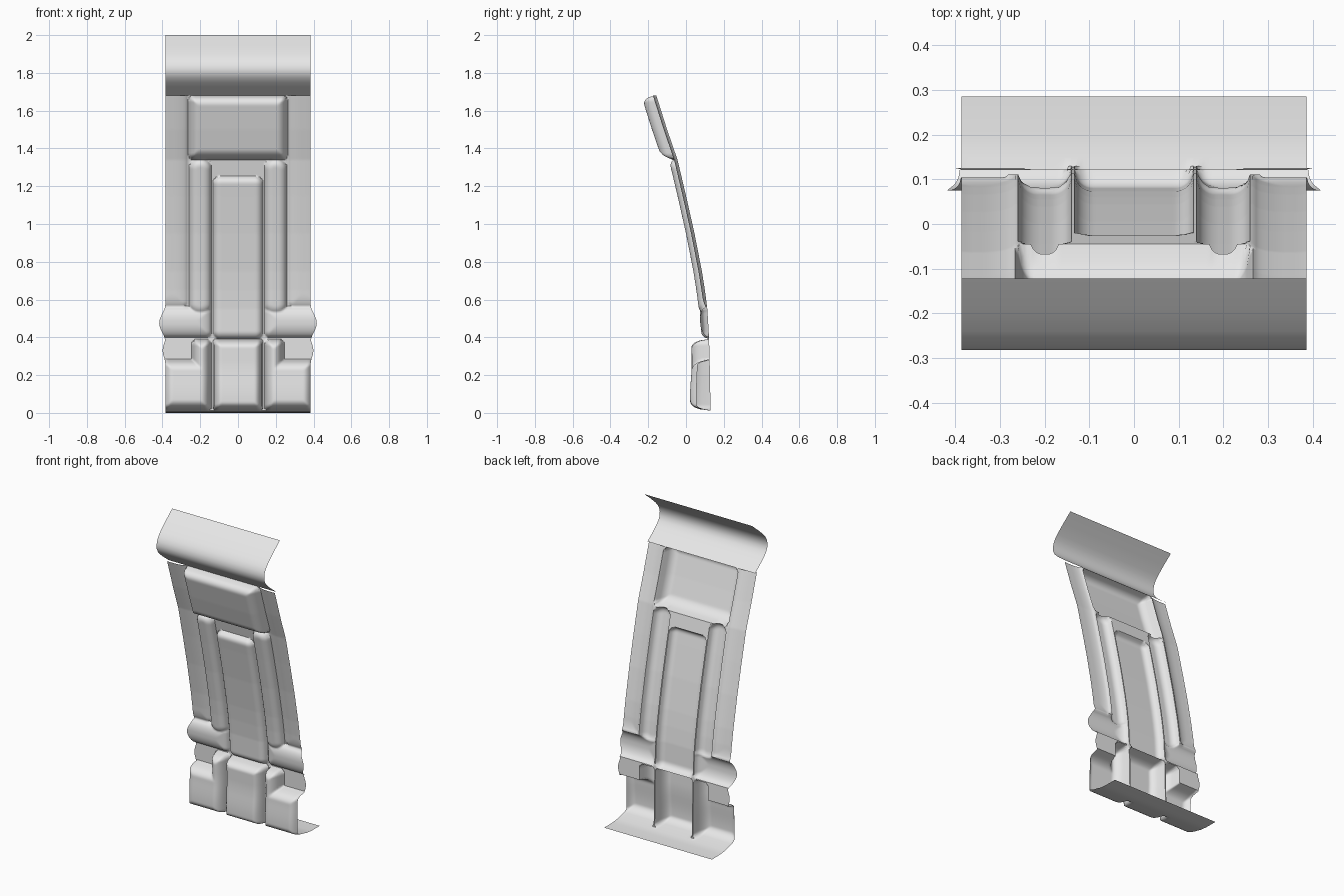
import bpy, bmesh, math

cube = bpy.data.objects.get("Cube")
if cube:
    bpy.data.objects.remove(cube, do_unlink=True)

HALF = 0.385      # half width of the whole shell
COLS = 110
TOP, LOW = 1.68, 0.012

grey = bpy.data.materials.new("light_grey")
grey.use_nodes = True
grey.diffuse_color = (0.8, 0.8, 0.8, 1)
grey.node_tree.nodes["Principled BSDF"].inputs["Base Color"].default_value = (0.8, 0.8, 0.8, 1)


def interpolate(points, z):
    """Depth y at height z along a list of (z, y) points."""
    for (z0, y0), (z1, y1) in zip(points, points[1:]):
        if z <= z1:
            return y0 + (y1 - y0) * (z - z0) / (z1 - z0)
    return points[-1][1]


def smooth_bell(z, centre, width):
    t = abs(z - centre) / width
    return 0.5 + 0.5 * math.cos(math.pi * t) if t < 1 else 0.0


def pad(x, z, x0, x1, z0, z1, height, soft, corner=0.03):
    """Pillow with rounded corners; returns its height at (x, z)."""
    dx = abs(x - (x0 + x1) / 2) - (x1 - x0) / 2 + corner
    dz = abs(z - (z0 + z1) / 2) - (z1 - z0) / 2 + corner
    dist = math.hypot(max(dx, 0), max(dz, 0)) + min(max(dx, dz), 0) - corner
    t = min(max(-dist / soft, 0), 1)
    return height * math.sqrt(1 - (1 - t) ** 2)


# Depth of the leaning back sheet
SPINE = [(0.0, 0.13), (0.2, 0.127), (0.4, 0.122), (0.55, 0.113), (0.65, 0.1),
         (0.75, 0.084), (0.95, 0.045), (1.15, 0.0), (1.34, -0.045),
         (1.5, -0.1), (1.68, -0.157)]


def relief(x, z):
    """Forward relief of all the pads; x is mirrored."""
    a = abs(x)
    block = 0.095 + 0.012 * smooth_bell(z, 0.08, 0.2)
    return max(
        pad(x, z, -0.26, 0.26, 1.34, TOP, 0.08, 0.055),              # head pad
        pad(x, z, -0.132, 0.132, 0.392, 1.25, 0.04, 0.04, 0.04),     # centre pad
        pad(a, z, 0.14, 0.258, 0.52, 1.345, 0.045, 0.045, 0.055),    # side pads
        pad(a, z, 0.268, 0.43, 0.56, 1.75, 0.018, 0.07),             # outer strips
        pad(a, z, 0.14, 0.5, 0.40, 0.56, 0.042, 0.075),              # arm rolls
        pad(x, z, -0.132, 0.132, LOW, 0.39, block, 0.045),           # centre block
        pad(a, z, 0.142, 0.40, LOW, 0.28, block, 0.055),             # side blocks
        pad(a, z, 0.142, 0.24, LOW, 0.39, block, 0.055),             # raised shoulders
    )


def sheet_point(x, z):
    y = interpolate(SPINE, z) - relief(x, z)
    edge = max(0, (abs(x) - 0.28) / (HALF - 0.28))
    flare = 0.032 * smooth_bell(z, 0.475, 0.1) - 0.014 * smooth_bell(z, 0.33, 0.07)
    return (x + math.copysign(flare * edge, x), y, z)


def build_sheet(name, rows, angle):
    """Skin rows of points, listed from top to bottom, facing the front."""
    bm = bmesh.new()
    grid = [[bm.verts.new(p) for p in row] for row in rows]
    for upper, lower in zip(grid, grid[1:]):
        for i in range(len(upper) - 1):
            bm.faces.new((upper[i], lower[i], lower[i + 1], upper[i + 1]))
    mesh = bpy.data.meshes.new(name)
    bm.to_mesh(mesh)
    bm.free()
    mesh.materials.append(grey)
    obj = bpy.data.objects.new(name, mesh)
    bpy.context.collection.objects.link(obj)
    bpy.ops.object.select_all(action='DESELECT')
    obj.select_set(True)
    bpy.context.view_layer.objects.active = obj
    bpy.ops.object.shade_smooth_by_angle(angle=math.radians(angle))
    return obj


# Padded back panel with the foot flange running on behind it
xs = [-HALF + 2 * HALF * i / COLS for i in range(COLS + 1)]
steps = 220
heights = [TOP + (LOW - TOP) * j / steps for j in range(steps + 1)]
panel_rows = [[sheet_point(x, z) for x in xs] for z in heights]
for y, z in [(0.15, 0.006), (0.2, 0.001), (0.285, 0.0)]:
    panel_rows.append([(x, y, z) for x in xs])
build_sheet("padded_back_panel", panel_rows, 55)

# Rolled flap along the top edge
flap = [(-0.122, 2.0), (-0.19, 1.945), (-0.24, 1.9), (-0.262, 1.875),
        (-0.276, 1.85), (-0.282, 1.825), (-0.28, 1.8), (-0.268, 1.775),
        (-0.245, 1.75), (-0.215, 1.725), (-0.185, 1.702), (-0.157, TOP)]
build_sheet("top_roll_flap", [[(-HALF, y, z), (HALF, y, z)] for y, z in flap], 50)
